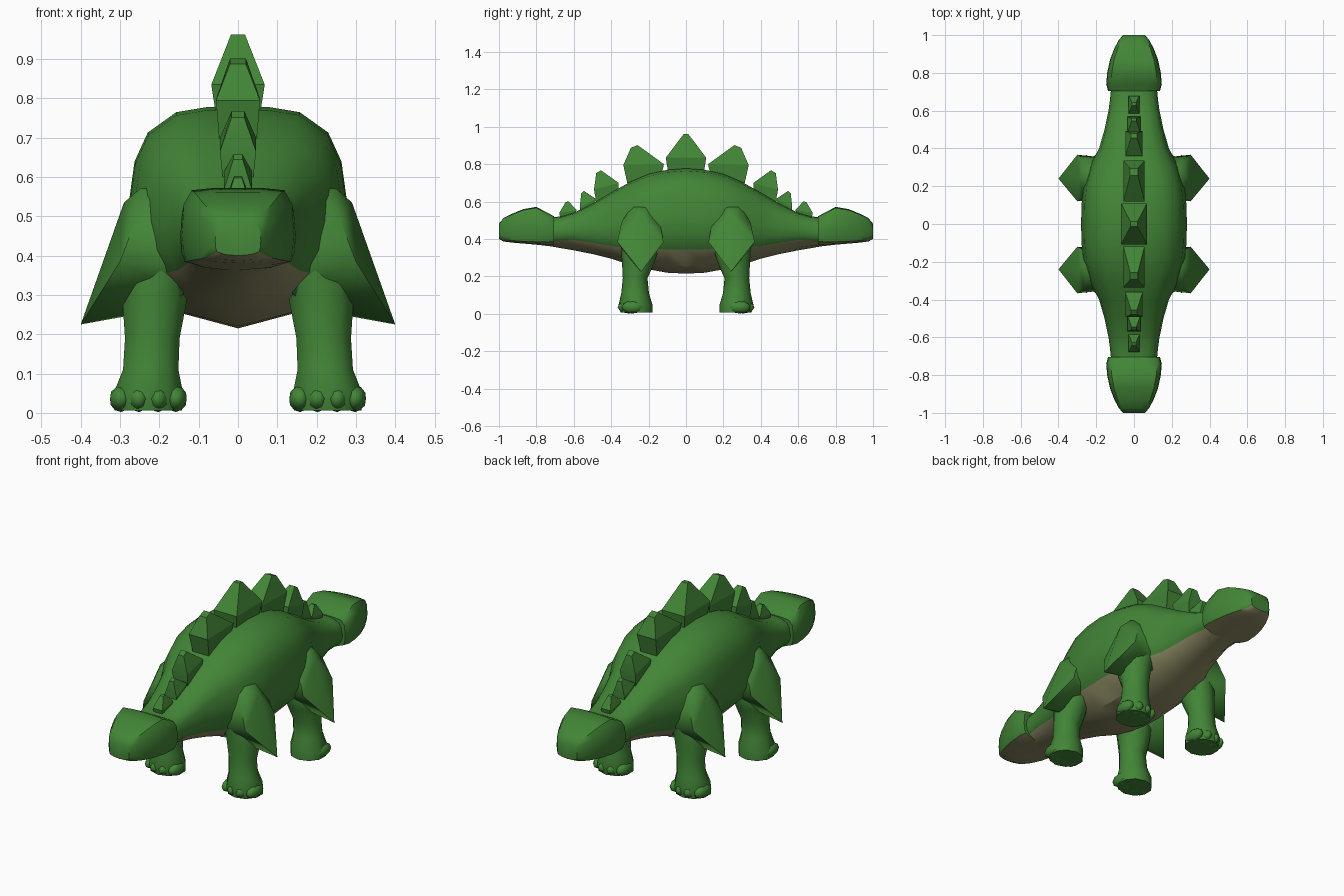
import bpy, bmesh, math
from mathutils import Matrix

if "Cube" in bpy.data.objects:
    bpy.data.objects.remove(bpy.data.objects["Cube"])


def material(name, rgb):
    m = bpy.data.materials.new(name)
    m.diffuse_color = (*rgb, 1)
    m.use_nodes = True
    m.node_tree.nodes["Principled BSDF"].inputs["Base Color"].default_value = m.diffuse_color
    return m


GREEN = material("leaf green", (0.055, 0.235, 0.038))
BEIGE = material("belly olive beige", (0.265, 0.255, 0.125))


def finish(name, bm, angle=40):
    bmesh.ops.recalc_face_normals(bm, faces=bm.faces[:])
    me = bpy.data.meshes.new(name)
    bm.to_mesh(me)
    bm.free()
    ob = bpy.data.objects.new(name, me)
    bpy.context.collection.objects.link(ob)
    me.materials.append(GREEN)
    me.materials.append(BEIGE)
    bpy.ops.object.select_all(action='DESELECT')
    bpy.context.view_layer.objects.active = ob
    ob.select_set(True)
    bpy.ops.object.shade_smooth_by_angle(angle=math.radians(angle))
    return ob


def loft(name, rings, sx=1, sy=1, beige=(), angle=40):
    """Skin closed rings of points; ring sides listed in beige get the belly colour."""
    bm = bmesh.new()
    vs = [[bm.verts.new((p[0] * sx, p[1] * sy, p[2])) for p in r] for r in rings]
    n = len(rings[0])
    for a, b in zip(vs, vs[1:]):
        for i in range(n):
            j = (i + 1) % n
            f = bm.faces.new((a[i], a[j], b[j], b[i]))
            f.material_index = 1 if i in beige else 0
    bm.faces.new(vs[0])
    bm.faces.new(vs[-1])
    return finish(name, bm, angle)


def section(y, w, top, edge, low, shape):
    """Cross-section: shape lists (width factor, drop factor) from spine to belly edge."""
    half = [(w * a, top - d * (top - edge)) for a, d in shape]
    half.append((half[-1][0] * 0.62, low + 0.3 * (edge - low)))
    pts = [(0, top)] + half + [(0, low)] + [(-x, z) for x, z in reversed(half)]
    return [(x, y, z) for x, z in pts]


# Body and both necks: y, half width, top, belly edge, bottom
ROUND = [(0.28, 0.0), (0.56, 0.03), (0.82, 0.15), (0.94, 0.32), (1.0, 0.6), (0.97, 0.82), (0.84, 1.0)]
half_body = [(0, .28, .778, .345, .215), (.1, .278, .77, .345, .22), (.2, .267, .748, .347, .238),
             (.3, .238, .705, .352, .262), (.4, .185, .648, .362, .295), (.5, .156, .588, .38, .32),
             (.6, .135, .54, .395, .34), (.66, .127, .522, .392, .35), (.73, .12, .515, .387, .362)]
stations = [(-s[0],) + s[1:] for s in reversed(half_body[1:])] + half_body
N = len(ROUND)
loft("body", [section(*s, ROUND) for s in stations], beige=range(N, N + 4), angle=30)

# Heads, one at each end
BOXY = [(0.45, 0.0), (0.83, 0.03), (0.97, 0.22), (1.0, 0.6), (0.98, 0.85), (0.92, 1.0)]
head = [(.705, .138, .522, .388, .36), (.74, .147, .54, .385, .363), (.80, .142, .572, .385, .37),
        (.87, .127, .56, .388, .376), (.93, .104, .535, .392, .381), (.975, .08, .513, .398, .387),
        (1.0, .058, .482, .41, .40)]
N = len(BOXY)
for s, label in ((-1, "front"), (1, "back")):
    loft(label + "_head", [section(*h, BOXY) for h in head], sy=s, beige=range(N, N + 4), angle=45)


# Back plates: rings of (y1, z1, y2, z2, half thickness) from base to tip
def plate(name, rings, s):
    loft(name, [[(-h, a, za), (h, a, za), (h, b, zb), (-h, b, zb)] for a, za, b, zb, h in rings],
         sy=s, angle=20)


plate("middle_plate", [(-.09, .72, .09, .72, .05), (-.108, .835, .108, .835, .068),
                       (-.012, .962, .012, .962, .018)], 1)
side_plates = [
    [(.14, .70, .305, .66, .045), (.118, .80, .335, .795, .056), (.258, .902, .295, .888, .02)],
    [(.36, .61, .475, .57, .036), (.36, .70, .492, .665, .046), (.455, .768, .48, .752, .016)],
    [(.485, .55, .56, .52, .028), (.482, .615, .568, .57, .035), (.545, .657, .56, .645, .012)],
    [(.595, .52, .67, .50, .022), (.585, .555, .678, .54, .028), (.628, .602, .643, .598, .01)]]
for s, label in ((-1, "front"), (1, "back")):
    for i, rings in enumerate(side_plates):
        plate(f"{label}_plate_{i + 1}", rings, s)

# Legs: z, centre x, centre y, radius x, radius y
leg = [(0.006, .228, .265, .09, .085), (.05, .228, .27, .093, .09), (.11, .222, .272, .074, .074),
       (.19, .218, .272, .073, .066), (.27, .213, .256, .084, .086), (.32, .208, .25, .088, .095),
       (.42, .18, .25, .09, .1)]
# Pointed thigh flaps
flap = [(.2, .19, .575), (.2, .29, .575), (.25, .21, .57), (.25, .275, .57), (.29, .24, .535),
        (.40, .24, .225), (.30, .12, .385), (.30, .367, .385), (.26, .14, .49), (.26, .345, .49),
        (.12, .14, .37), (.12, .345, .37), (.29, .24, .245), (.14, .19, .3), (.14, .31, .3)]
for sx, lr in ((-1, "left"), (1, "right")):
    for sy, fb in ((-1, "front"), (1, "back")):
        rings = [[(cx + rx * math.cos(math.tau * (k + .5) / 10), cy + ry * math.sin(math.tau * (k + .5) / 10), z)
                  for k in range(10)] for z, cx, cy, rx, ry in leg]
        loft(f"{fb}_{lr}_leg", rings, sx, sy, angle=50)

        bm = bmesh.new()
        for p in flap:
            bm.verts.new((p[0] * sx, p[1] * sy, p[2]))
        bmesh.ops.convex_hull(bm, input=bm.verts[:])
        bmesh.ops.delete(bm, geom=[v for v in bm.verts if not v.link_faces], context='VERTS')
        finish(f"{fb}_{lr}_thigh", bm, 60)

        # Long low toes running into the outer end of the foot
        bm = bmesh.new()
        for x, y in ((.158, .29), (.203, .306), (.252, .306), (.298, .285)):
            bmesh.ops.create_icosphere(bm, subdivisions=2, radius=1, matrix=Matrix.Translation(
                (x * sx, y * sy, .036)) @ Matrix.Diagonal((.029, .06, .034, 1)))
        finish(f"{fb}_{lr}_toes", bm, 60)
